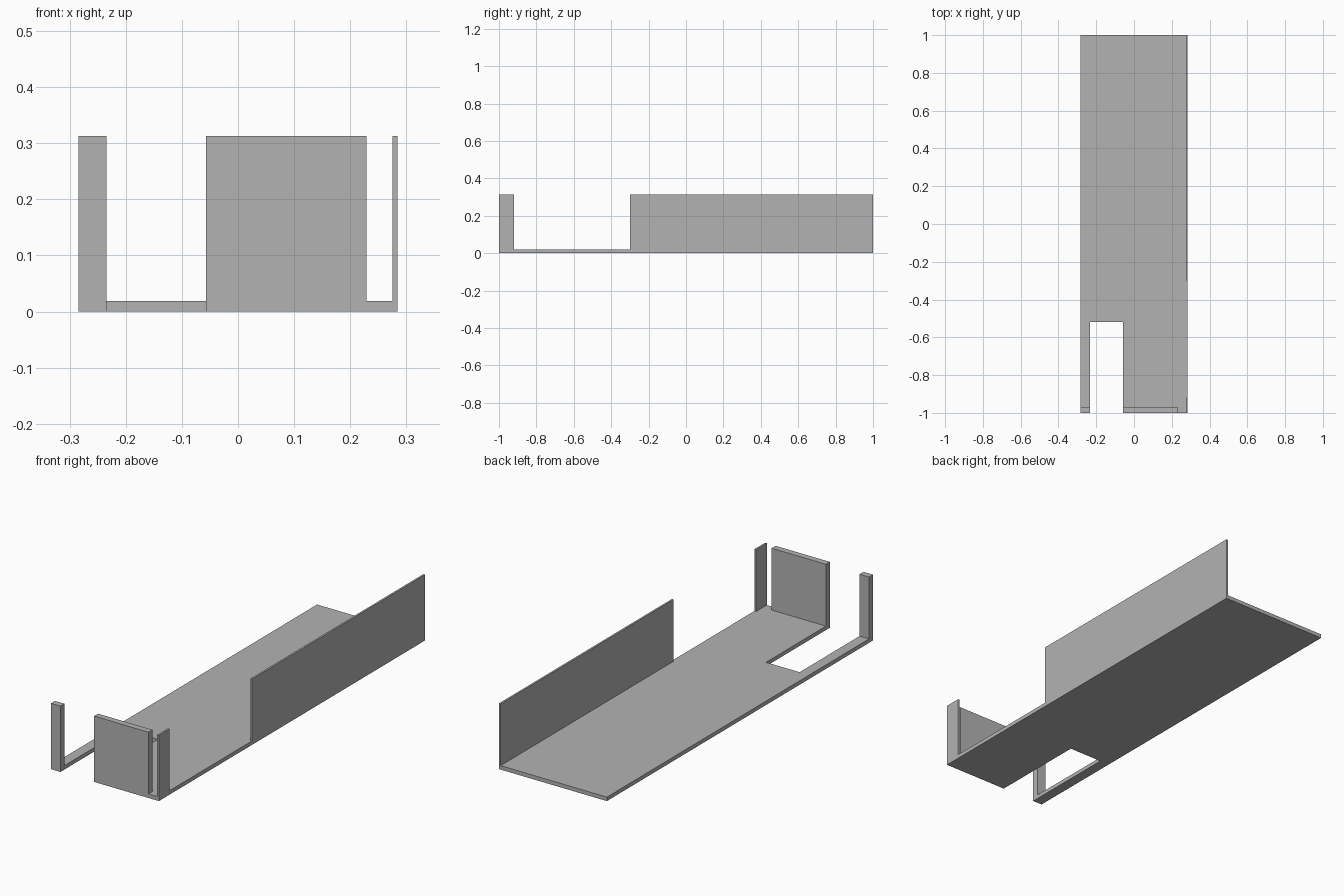
import bpy
import bmesh

cube = bpy.data.objects.get("Cube")
if cube:
    bpy.data.objects.remove(cube, do_unlink=True)

# Single grey finish
grey = bpy.data.materials.new("plain_grey")
grey.use_nodes = True
colour = (0.45, 0.45, 0.45, 1)
grey.diffuse_color = colour
grey.node_tree.nodes["Principled BSDF"].inputs["Base Color"].default_value = colour

# Main dimensions
X, Y = 0.284, 1.0
FLOOR, TOP = 0.019, 0.313
GAP_L, GAP_R, GAP_BACK = -0.057, -0.234, -0.52
FRONT_T, SIDE_T = 0.03, 0.009


def extrude_outline(name, outline, z0, z1):
    """Extrude a flat plan outline between two heights."""
    bm = bmesh.new()
    face = bm.faces.new([bm.verts.new((x, y, z0)) for x, y in outline])
    top = bmesh.ops.extrude_face_region(bm, geom=[face])["geom"]
    verts = [g for g in top if isinstance(g, bmesh.types.BMVert)]
    bmesh.ops.translate(bm, verts=verts, vec=(0, 0, z1 - z0))
    bmesh.ops.recalc_face_normals(bm, faces=bm.faces)
    mesh = bpy.data.meshes.new(name)
    bm.to_mesh(mesh)
    bm.free()
    mesh.materials.append(grey)
    obj = bpy.data.objects.new(name, mesh)
    bpy.context.collection.objects.link(obj)
    return obj


def wall(name, x0, x1, y0, y1):
    """Upright wall standing on the floor slab."""
    return extrude_outline(name, [(x0, y0), (x1, y0), (x1, y1), (x0, y1)], FLOOR, TOP)


# Floor slab with the notch open to the front
extrude_outline("floor_slab", [
    (-X, -Y), (GAP_R, -Y), (GAP_R, GAP_BACK), (GAP_L, GAP_BACK),
    (GAP_L, -Y), (X, -Y), (X, Y), (-X, Y)], 0, FLOOR)

# Front walls either side of the notch
wall("front_post", -X, GAP_R, -Y, -Y + FRONT_T)
wall("front_wall", GAP_L, 0.229, -Y, -Y + FRONT_T)

# Thin walls along the left side
wall("side_wall_short", X - SIDE_T, X, -Y, -0.92)
wall("side_wall_long", X - SIDE_T, X, -0.3, Y)
